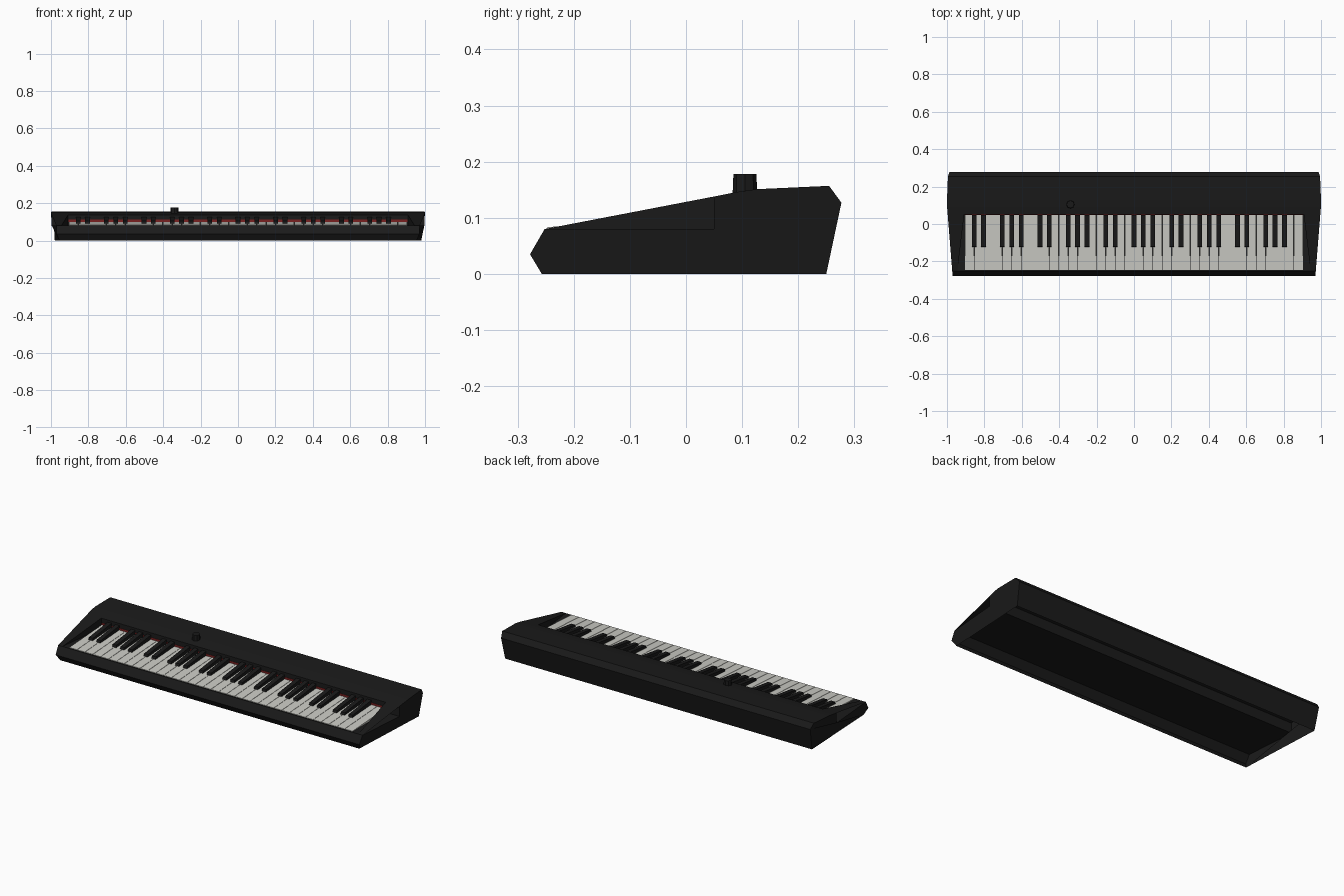
import bpy, bmesh

old = bpy.data.objects.get("Cube")
if old:
    bpy.data.objects.remove(old, do_unlink=True)


def material(name, rgb):
    m = bpy.data.materials.new(name)
    m.use_nodes = True
    m.diffuse_color = (*rgb, 1)
    bsdf = m.node_tree.nodes["Principled BSDF"]
    bsdf.inputs["Base Color"].default_value = (*rgb, 1)
    bsdf.inputs["Roughness"].default_value = 0.6
    return m


CASE = material("case black", (0.0105, 0.0105, 0.0105))
IVORY = material("key white", (0.6, 0.6, 0.56))
EBONY = material("key black", (0.01, 0.01, 0.01))
FELT = material("felt red", (0.19, 0.014, 0.014))


def loft(bm, profile, x0, x1, closed=True):
    """Bridge a (y, z) profile between two sides given as functions of y and z."""
    a = [bm.verts.new((x0(y, z), y, z)) for y, z in profile]
    b = [bm.verts.new((x1(y, z), y, z)) for y, z in profile]
    n = len(profile)
    bm.faces.new(a)
    bm.faces.new(b[::-1])
    for i in range(n if closed else n - 1):
        j = (i + 1) % n
        bm.faces.new((a[i], b[i], b[j], a[j]))


def at(x):
    return lambda y, z: x


def finish(bm, name, mat):
    bmesh.ops.recalc_face_normals(bm, faces=bm.faces[:])
    me = bpy.data.meshes.new(name)
    bm.to_mesh(me)
    bm.free()
    me.materials.append(mat)
    ob = bpy.data.objects.new(name, me)
    bpy.context.scene.collection.objects.link(ob)
    return ob


def half_width(y, z):
    """Case narrows toward the front, the rear corners and the base."""
    if y > 0.1:
        w = 1.0 - max(0, y - 0.24) * 0.35
    else:
        w = 1.0 - (0.1 - y) * 0.08
    return w if z > 0 else w - 0.017


# Case: hollow shell, open underneath, with a step down to the key bed
case_profile = [(0.25, 0), (0.277, 0.127), (0.255, 0.157), (0.125, 0.151),
                (0.09, 0.146), (0.05, 0.138), (0.05, 0.08),
                (-0.252, 0.08), (-0.278, 0.035), (-0.257, 0)]
bm = bmesh.new()
loft(bm, case_profile, lambda y, z: -half_width(y, z), half_width, closed=False)
finish(bm, "case", CASE)


# Cheeks: thin inner wall with a sloping cover, open at the outer side
def inner(y):
    return 0.908 + (0.05 - y) * 0.12


FRONT, BACK = (-0.252, 0.08), (0.05, 0.138)
for side, label in ((1, "left"), (-1, "right")):
    bm = bmesh.new()
    front_in, back_in = [bm.verts.new((side * inner(y), y, z)) for y, z in (FRONT, BACK)]
    front_out, back_out = [bm.verts.new((side * half_width(y, z), y, z)) for y, z in (FRONT, BACK)]
    foot = bm.verts.new((side * inner(BACK[0]), BACK[0], FRONT[1]))
    bm.faces.new((front_in, foot, back_in))
    bm.faces.new((front_in, back_in, back_out, front_out))
    finish(bm, label + "_cheek", CASE)

# Keys: five octaves plus the last white key, resting just above the key bed
WHITE_COUNT = 36
KEY_LEFT = -0.905
PITCH = 1.81 / WHITE_COUNT
GAP = 0.001
BED = 0.0808
KEY_BACK = 0.0492
bm = bmesh.new()
for i in range(WHITE_COUNT):
    x = KEY_LEFT + i * PITCH
    loft(bm, [(-0.247, BED), (KEY_BACK, BED), (KEY_BACK, 0.101), (-0.247, 0.0835)],
         at(x + GAP), at(x + PITCH - GAP))
finish(bm, "white_keys", IVORY)

bm = bmesh.new()
for i in range(1, WHITE_COUNT):
    if i % 7 in (1, 2, 4, 5, 6):
        x = KEY_LEFT + i * PITCH
        loft(bm, [(-0.126, 0.085), (KEY_BACK, 0.085), (KEY_BACK, 0.126), (-0.12, 0.104)],
             at(x - 0.0125), at(x + 0.0125))
finish(bm, "black_keys", EBONY)

# Felt strip on the wall behind the keys
bm = bmesh.new()
loft(bm, [(0.0478, 0.1), (0.0495, 0.1), (0.0495, 0.112), (0.0478, 0.112)], at(-0.905), at(0.905))
finish(bm, "felt_strip", FELT)

# Control knob
bpy.ops.mesh.primitive_cone_add(vertices=8, radius1=0.022, radius2=0.0205, depth=0.036,
                                location=(-0.34, 0.105, 0.16))
knob = bpy.context.object
knob.name = "control_knob"
knob.data.materials.append(EBONY)
